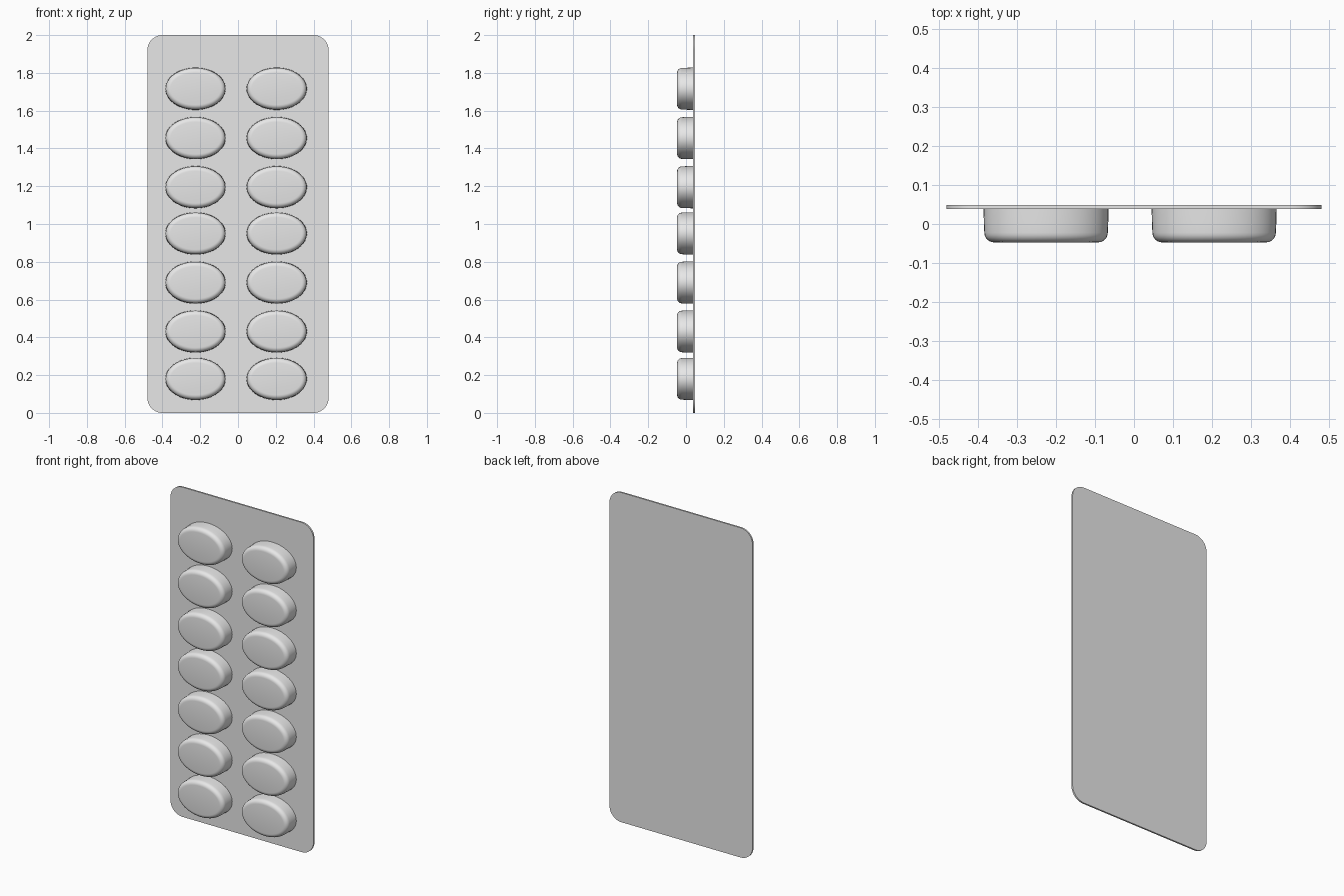
import bpy, bmesh, math

old = bpy.data.objects.get("Cube")
if old:
    bpy.data.objects.remove(old, do_unlink=True)

grey = bpy.data.materials.new("light_grey")
grey.use_nodes = True
grey.diffuse_color = (0.8, 0.8, 0.8, 1)
grey.node_tree.nodes["Principled BSDF"].inputs["Base Color"].default_value = (0.8, 0.8, 0.8, 1)


def loft(name, rings):
    """Skin a stack of matching rings and cap both ends."""
    bm = bmesh.new()
    loops = [[bm.verts.new(p) for p in ring] for ring in rings]
    n = len(loops[0])
    for a, b in zip(loops, loops[1:]):
        for i in range(n):
            j = (i + 1) % n
            bm.faces.new((a[i], a[j], b[j], b[i]))
    bm.faces.new(loops[0])
    bm.faces.new(loops[-1])
    bmesh.ops.recalc_face_normals(bm, faces=bm.faces)
    mesh = bpy.data.meshes.new(name)
    bm.to_mesh(mesh)
    bm.free()
    mesh.materials.append(grey)
    return mesh


def place(name, mesh, location=(0, 0, 0)):
    obj = bpy.data.objects.new(name, mesh)
    obj.location = location
    bpy.context.collection.objects.link(obj)
    return obj


# Thin backing card with rounded corners
def card_ring(y, half_w=0.48, half_h=1.0, r=0.08, steps=10):
    ring = []
    for q, (sx, sz) in enumerate([(1, 1), (-1, 1), (-1, -1), (1, -1)]):
        for k in range(steps + 1):
            a = math.pi / 2 * (q + k / steps)
            ring.append((sx * (half_w - r) + r * math.cos(a), y,
                         1 + sz * (half_h - r) + r * math.sin(a)))
    return ring


parts = [place("backing_card", loft("backing_card", [card_ring(0.038), card_ring(0.048)]))]


# Oval blister with straight walls and a rounded front rim
def oval_ring(y, inset, segments=48):
    angles = [2 * math.pi * i / segments for i in range(segments)]
    return [((0.16 - inset) * math.cos(a), y, (0.112 - inset) * math.sin(a)) for a in angles]


radius, front = 0.025, -0.047
rings = [oval_ring(0.04, 0), oval_ring(0.0, 0.001)]
for k in range(7):
    a = math.pi / 2 * k / 6
    rings.append(oval_ring(front + radius * (1 - math.sin(a)), 0.002 + radius * (1 - math.cos(a))))
blister = loft("blister", rings)

# Two columns of seven blisters
for side, x in (("right", -0.225), ("left", 0.205)):
    for row, z in enumerate((1.716, 1.455, 1.195, 0.95, 0.69, 0.431, 0.18)):
        parts.append(place(f"blister_{side}_{row + 1}", blister, (x, 0, z)))

# Smooth rounded walls, keep the card edges crisp
bpy.ops.object.select_all(action="DESELECT")
for obj in parts[:2]:
    obj.select_set(True)
bpy.context.view_layer.objects.active = parts[0]
bpy.ops.object.shade_smooth_by_angle(angle=math.radians(35))
